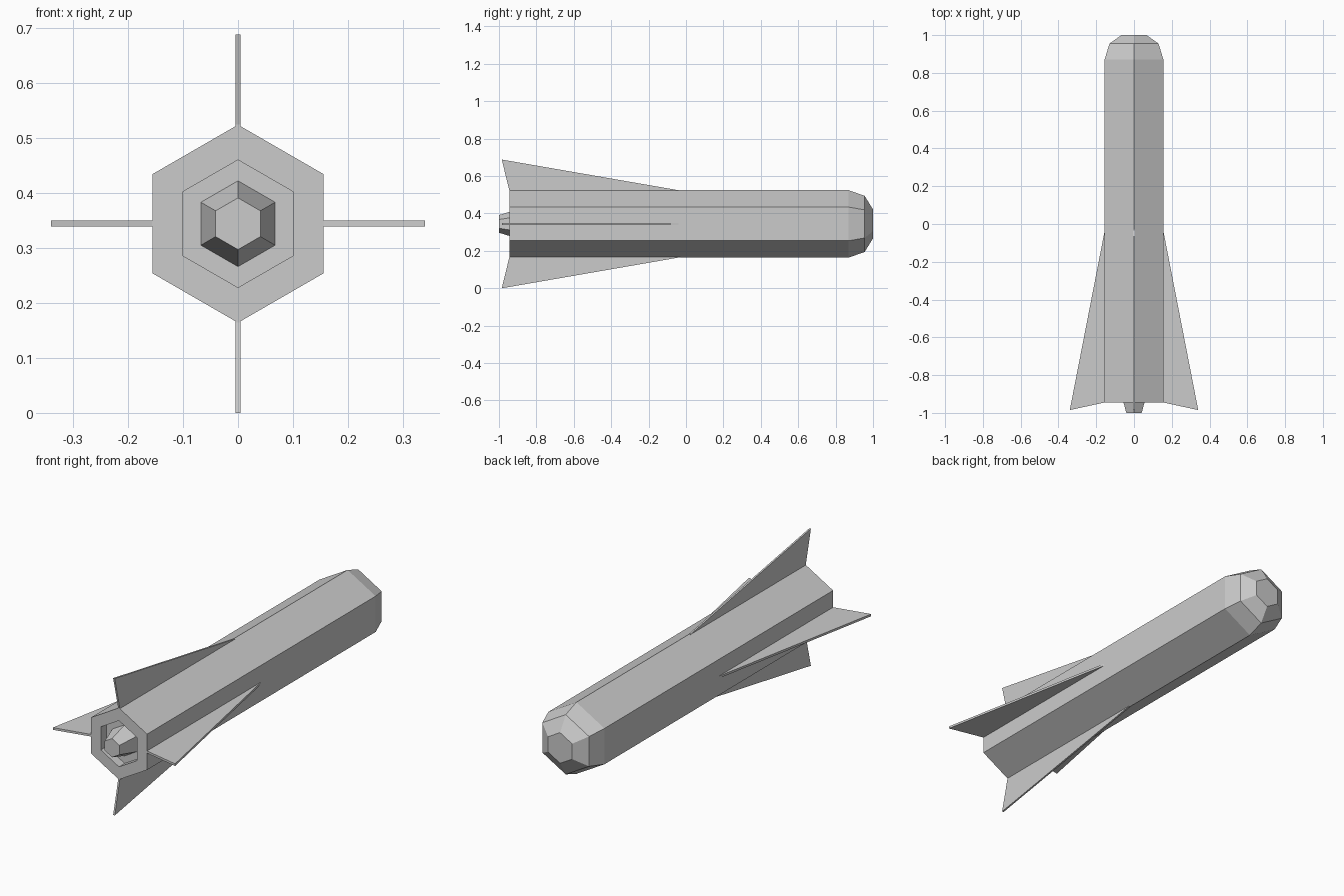
import bpy, bmesh, math
from mathutils import Matrix

if "Cube" in bpy.data.objects:
    bpy.data.objects.remove(bpy.data.objects["Cube"])

CZ = 0.344  # height of the long axis


def finish(bm, name):
    bmesh.ops.recalc_face_normals(bm, faces=bm.faces)
    mesh = bpy.data.meshes.new(name)
    bm.to_mesh(mesh)
    bm.free()
    ob = bpy.data.objects.new(name, mesh)
    ob.location.z = CZ
    bpy.context.collection.objects.link(ob)
    return ob


def hex_lathe(name, profile):
    """Six-sided skin through (y, radius) rings, capped at both ends."""
    bm = bmesh.new()
    rings = []
    for y, r in profile:
        angles = [math.radians(90 + 60 * i) for i in range(6)]
        rings.append([bm.verts.new((r * math.cos(a), y, r * math.sin(a))) for a in angles])
    for a, b in zip(rings, rings[1:]):
        for i in range(6):
            j = (i + 1) % 6
            bm.faces.new((a[i], a[j], b[j], b[i]))
    bm.faces.new(rings[0])
    bm.faces.new(rings[-1])
    return finish(bm, name)


def fin(name, angle, root, tip, thick):
    """Swept triangular fin, drawn pointing up and turned about the long axis."""
    lead = -0.04 + 0.945 * 0.008 / (tip - root)
    outline = [(-0.945, root - 0.008), (lead, root - 0.008), (-0.04, root),
               (-0.985, tip), (-0.945, root)]
    bm = bmesh.new()
    face = bm.faces.new([bm.verts.new((-thick / 2, y, z)) for y, z in outline])
    ext = bmesh.ops.extrude_face_region(bm, geom=[face])
    moved = [v for v in ext["geom"] if isinstance(v, bmesh.types.BMVert)]
    bmesh.ops.translate(bm, verts=moved, vec=(thick, 0, 0))
    bmesh.ops.rotate(bm, verts=bm.verts, cent=(0, 0, 0),
                     matrix=Matrix.Rotation(math.radians(angle), 3, 'Y'))
    finish(bm, name)


# Body with rounded nose, recessed tail and exhaust cone in one skin
hex_lathe("rocket_body", [
    (-1.0, 0.047), (-0.90, 0.078),                 # exhaust cone
    (-0.90, 0.116), (-0.945, 0.116),               # tail recess
    (-0.945, 0.18), (0.87, 0.18),                  # hull
    (0.955, 0.15), (1.0, 0.077),                   # nose
])

# Four tail fins: ridge fins above and below, flat-side fins left and right
fin("top_fin", 0, 0.18, 0.344, 0.009)
fin("bottom_fin", 180, 0.18, 0.344, 0.009)
fin("right_fin", 90, 0.156, 0.34, 0.011)
fin("left_fin", -90, 0.156, 0.34, 0.011)
